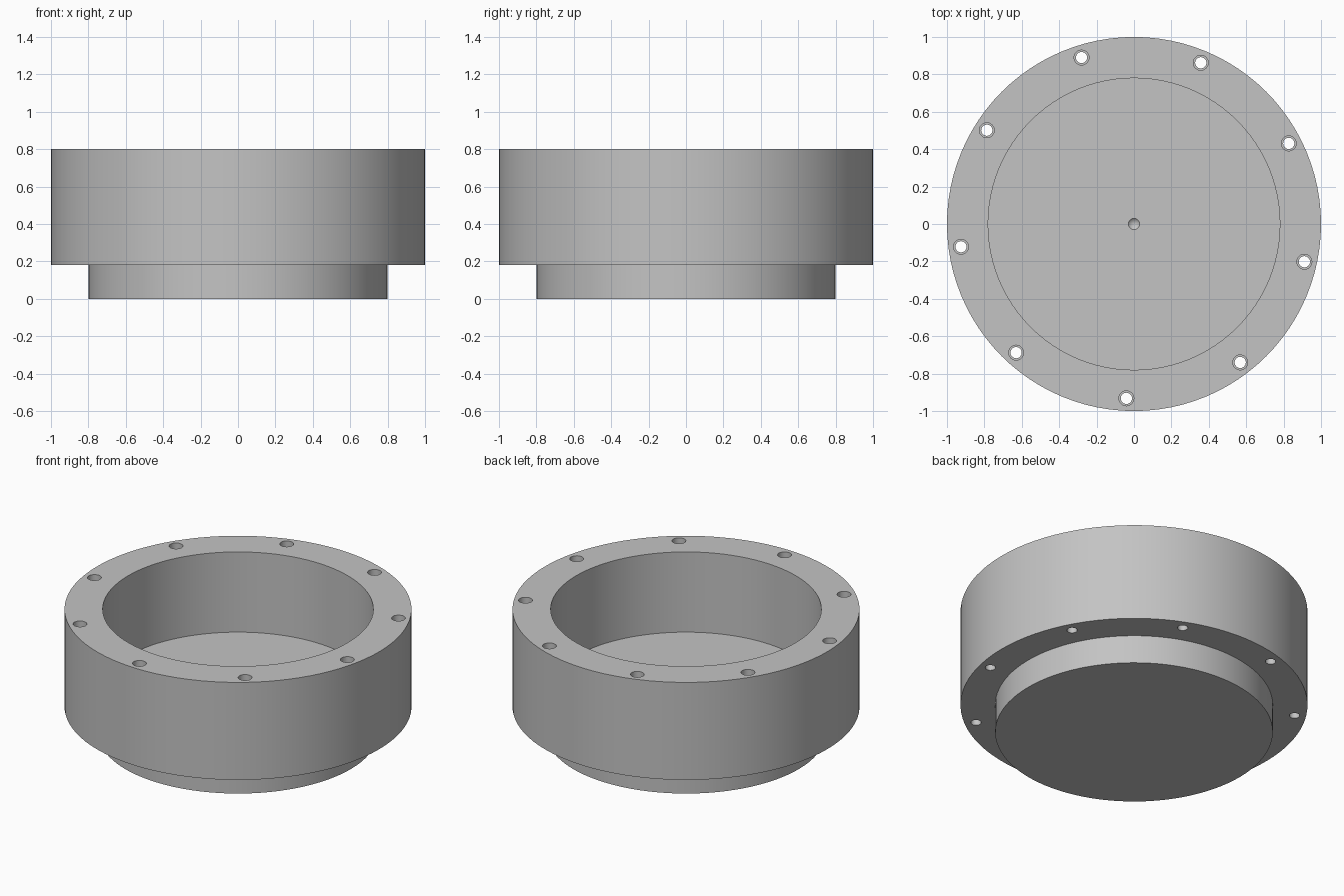
import bpy, bmesh, math
from mathutils import Matrix, Vector

default = bpy.data.objects.get("Cube")
if default:
    bpy.data.objects.remove(default, do_unlink=True)

# One plain grey for the whole housing
grey = bpy.data.materials.new("machined grey")
grey.use_nodes = True
colour = (0.55, 0.55, 0.55, 1)
grey.diffuse_color = colour
grey.node_tree.nodes["Principled BSDF"].inputs["Base Color"].default_value = colour


def add_lathe(bm, profile, steps, centre=(0, 0, 0)):
    """Revolve an (r, z) profile that starts and ends on the axis."""
    part = bmesh.new()
    verts = [part.verts.new((r, 0, z)) for r, z in profile]
    edges = [part.edges.new(pair) for pair in zip(verts, verts[1:])]
    bmesh.ops.spin(part, geom=verts + edges, axis=(0, 0, 1), cent=(0, 0, 0),
                   angle=math.tau, steps=steps)
    bmesh.ops.remove_doubles(part, verts=part.verts, dist=1e-5)
    bmesh.ops.recalc_face_normals(part, faces=part.faces)
    bmesh.ops.transform(part, matrix=Matrix.Translation(Vector(centre)), verts=part.verts)
    temp = bpy.data.meshes.new("temp")
    part.to_mesh(temp)
    part.free()
    bm.from_mesh(temp)
    bpy.data.meshes.remove(temp)


def make_object(name, bm):
    mesh = bpy.data.meshes.new(name)
    bm.to_mesh(mesh)
    bm.free()
    mesh.materials.append(grey)
    obj = bpy.data.objects.new(name, mesh)
    bpy.context.collection.objects.link(obj)
    return obj


outer, spigot, bore = 1.0, 0.8, 0.78
top, shoulder, floor = 0.8, 0.18, 0.29

# Stepped cup with a drill-point dimple in the middle of its floor
bm = bmesh.new()
add_lathe(bm, [(0, 0), (spigot, 0), (spigot, shoulder), (outer, shoulder), (outer, top),
               (bore, top), (bore, floor), (0.03, floor), (0, floor - 0.03)], 96)
housing = make_object("housing", bm)

# Nine counterbored bolt holes through the flange
bm = bmesh.new()
for i in range(9):
    a = math.radians(27.5 + 40 * i)
    add_lathe(bm, [(0, 0.1), (0.03, 0.1), (0.03, 0.5), (0.04, 0.5), (0.04, 0.9), (0, 0.9)],
              24, (0.933 * math.cos(a), 0.933 * math.sin(a), 0))
cutter = make_object("bolt_hole_cutter", bm)
cutter.hide_render = True

cut = housing.modifiers.new("bolt holes", 'BOOLEAN')
cut.operation = 'DIFFERENCE'
cut.solver = 'EXACT'
cut.object = cutter

bpy.ops.object.select_all(action='DESELECT')
housing.select_set(True)
bpy.context.view_layer.objects.active = housing
bpy.ops.object.modifier_apply(modifier=cut.name)
bpy.data.objects.remove(cutter, do_unlink=True)
bpy.ops.object.shade_smooth_by_angle(angle=math.radians(30))
